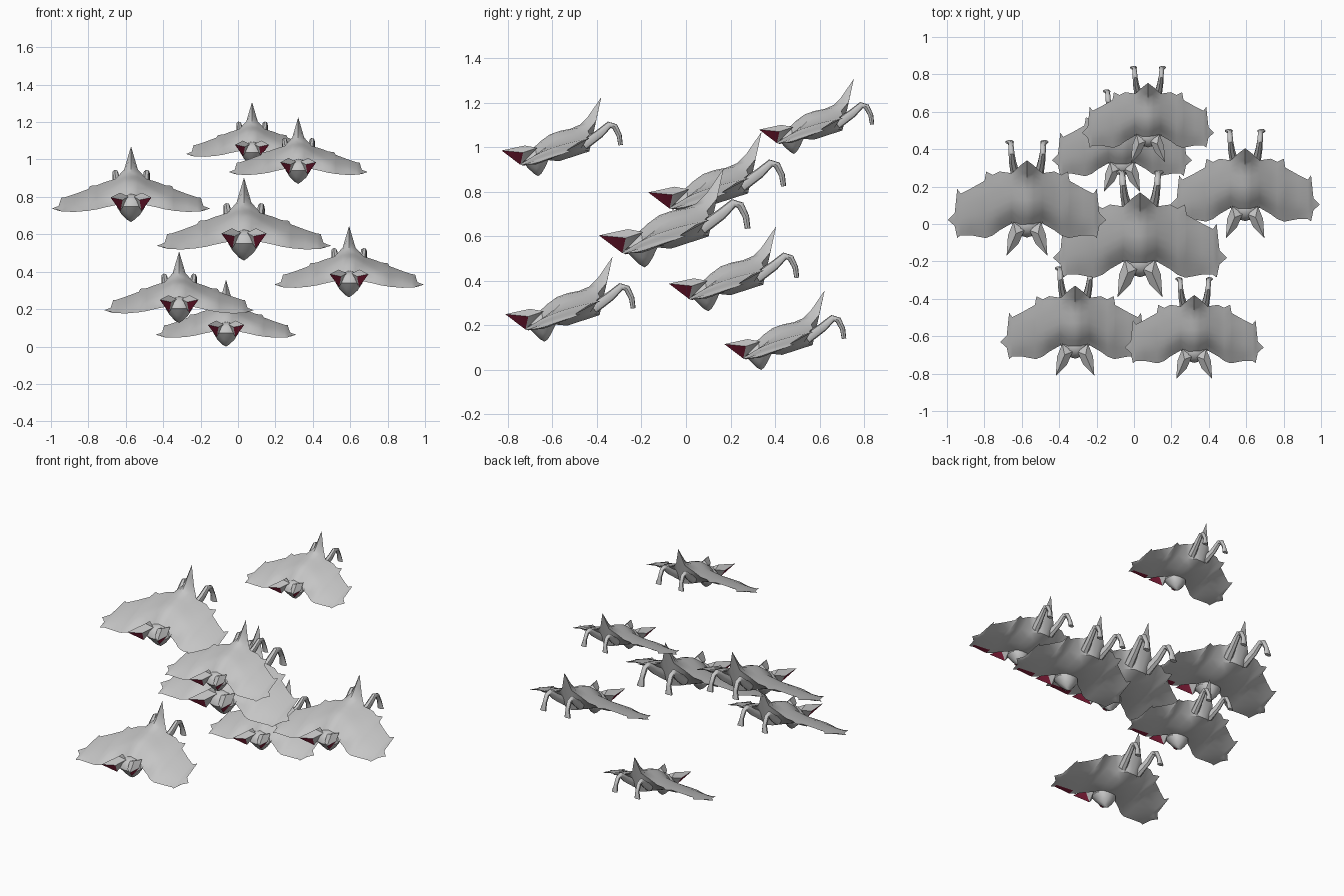
import bpy, bmesh, math
from mathutils import Vector

if "Cube" in bpy.data.objects:
    bpy.data.objects.remove(bpy.data.objects["Cube"])


def material(name, rgb):
    m = bpy.data.materials.new(name)
    m.diffuse_color = (*rgb, 1)
    m.use_nodes = True
    m.node_tree.nodes["Principled BSDF"].inputs["Base Color"].default_value = m.diffuse_color
    return m


GREY = material("grey_hide", (0.56, 0.56, 0.56))
RED = material("dark_red", (0.22, 0.012, 0.04))


def finish(bm, name, angle=40):
    bmesh.ops.remove_doubles(bm, verts=bm.verts, dist=0.0005)
    bmesh.ops.recalc_face_normals(bm, faces=bm.faces)
    me = bpy.data.meshes.new(name)
    bm.to_mesh(me)
    bm.free()
    me.materials.append(GREY)
    me.materials.append(RED)
    for p in me.polygons:
        p.use_smooth = True
    me.set_sharp_from_angle(angle=math.radians(angle))
    return me


def face(bm, pts, mat=0):
    f = bm.faces.new([bm.verts.new(p) for p in pts])
    f.material_index = mat


def curve_through(pts, n):
    """Smooth chord line through a few points."""
    ext = [pts[0] * 2 - pts[1]] + pts + [pts[-1] * 2 - pts[-2]]
    out = []
    for i in range(1, len(ext) - 2):
        a, b, c, d = ext[i - 1:i + 3]
        for k in range(n):
            t = k / n
            out.append(0.5 * (2 * b + (c - a) * t + (2 * a - 5 * b + 4 * c - d) * t * t
                              + (3 * b - a - 3 * c + d) * t ** 3))
    return out + [pts[-1]]


# Span stations: x, thickness, then (y, z) of front edge, two crest points, back edge
STATIONS = [
    (0.00, .15, (-.44, -.34), (-.29, -.21), (-.12, -.155), (0, 0)),
    (0.04, .13, (-.43, -.345), (-.29, -.218), (-.12, -.170), (-.03, -.135)),
    (0.09, .09, (-.37, -.345), (-.27, -.245), (-.15, -.205), (-.075, -.19)),
    (0.16, .045, (-.41, -.36), (-.31, -.285), (-.17, -.235), (-.065, -.212)),
    (0.20, .035, (-.44, -.37), (-.33, -.302), (-.19, -.255), (-.085, -.228)),
    (0.24, .035, (-.455, -.376), (-.34, -.310), (-.20, -.262), (-.065, -.232)),
    (0.25, .03, (-.455, -.378), (-.34, -.318), (-.22, -.272), (-.12, -.250)),
    (0.33, .025, (-.44, -.385), (-.36, -.337), (-.25, -.302), (-.165, -.280)),
    (0.39, .02, (-.44, -.383), (-.37, -.352), (-.28, -.322), (-.195, -.300)),
    (0.41, .015, (-.455, -.382), (-.38, -.360), (-.30, -.335), (-.168, -.302)),
    (0.425, .01, (-.385, -.374), (-.37, -.368), (-.34, -.358), (-.31, -.350)),
    (0.465, 0, (-.35, -.365), (-.35, -.365), (-.35, -.365), (-.35, -.365)),
]


def wing_body():
    bm = bmesh.new()
    for s in (1, -1):
        tops, bottoms = [], []
        for x, th, *prof in STATIONS:
            top = [Vector((s * x, y, z)) for y, z in prof]
            low = [p - Vector((0, -0.35 * th, th)) for p in top]
            low[0], low[-1] = top[0], top[-1]
            tops.append(curve_through(top, 3))
            near = top[0].lerp(low[1], 0.3)
            bottoms.append([low[0], near, low[1], low[1].lerp(low[2], 0.5), low[2], low[3]])
        for rows, under in ((tops, False), (bottoms, True)):
            for i in range(len(rows) - 1):
                for j in range(len(rows[0]) - 1):
                    quad = [rows[i][j], rows[i + 1][j], rows[i + 1][j + 1], rows[i][j + 1]]
                    # torn red underside strip on one wing only
                    torn = under and s == 1 and j == 0 and 0.22 < STATIONS[i][0] < 0.39
                    face(bm, quad, 1 if torn else 0)
    return finish(bm, "wing_body", 50)


def head():
    bm = bmesh.new()
    bmesh.ops.create_icosphere(bm, subdivisions=2, radius=1)
    for v in bm.verts:
        x, y, z = v.co
        # taper the lower half into a pointed chin
        k = 1 if z > 0 else 1 + 0.55 * z
        drop = 0.075 if z > 0 else 0.09
        v.co = (x * 0.088 * k, -0.375 + y * 0.078 * k - min(z, 0) * 0.02, -0.354 + z * drop)
    return finish(bm, "head", 35)


def ears():
    bm = bmesh.new()
    for s in (1, -1):
        def p(x, y, z):
            return Vector((s * x, y, z))
        tip, top_in, top_out = p(.12, -.56, -.30), p(.015, -.41, -.295), p(.08, -.36, -.285)
        mid_in, mid_out, low = p(.05, -.49, -.315), p(.112, -.44, -.312), p(.062, -.455, -.38)
        ridge = p(.065, -.43, -.272)
        for a, b in ((top_in, mid_in), (mid_in, tip), (tip, mid_out),
                     (mid_out, top_out), (top_out, top_in)):
            face(bm, (ridge, a, b))
        face(bm, (tip, mid_in, low), 1)   # red inner ear
        face(bm, (tip, low, mid_out), 1)
        face(bm, (low, mid_in, top_in))
        face(bm, (low, top_out, mid_out))
        face(bm, (low, top_in, top_out))
    return finish(bm, "ears")


def legs():
    # x, y, z, half width, half depth along the bent leg
    path = [(.065, -.10, -.27, .030, .030), (.085, -.01, -.205, .022, .026),
            (.092, .045, -.155, .018, .020), (.094, .075, -.165, .017, .018),
            (.096, .100, -.215, .016, .015), (.102, .108, -.270, .026, .013)]
    n = 7
    bm = bmesh.new()
    for s in (1, -1):
        rings = []
        for i, (x, y, z, w, d) in enumerate(path):
            a, b = path[max(i - 1, 0)], path[min(i + 1, len(path) - 1)]
            t = Vector((0, b[1] - a[1], b[2] - a[2])).normalized()
            side = Vector((0, -t.z, t.y))
            rings.append([Vector((s * x, y, z)) + Vector((w * math.cos(q), 0, 0))
                          + side * d * math.sin(q)
                          for q in (2 * math.pi * k / n for k in range(n))])
        for r0, r1 in zip(rings, rings[1:]):
            for k in range(n):
                m = (k + 1) % n
                face(bm, (r0[k], r0[m], r1[m], r1[k]))
        face(bm, rings[0])
        face(bm, rings[-1])
    return finish(bm, "legs", 50)


# Flock: tail tip x, y, z and size of each flyer
FLOCK = [
    (-.572, .340, 1.070, .91),
    (.075, .754, 1.307, .76),
    (.322, -.380, 1.225, .80),
    (.032, .169, .904, 1.0),
    (-.315, -.330, .508, .86),
    (-.064, .623, .357, .805),
    (.594, .405, .645, .86),
]
parts = [wing_body(), head(), ears(), legs()]
for i, (x, y, z, size) in enumerate(FLOCK, 1):
    for me in parts:
        ob = bpy.data.objects.new(f"flyer_{i}_{me.name}", me)
        ob.location = (x, y, z)
        ob.scale = (size, size, size)
        bpy.context.scene.collection.objects.link(ob)
